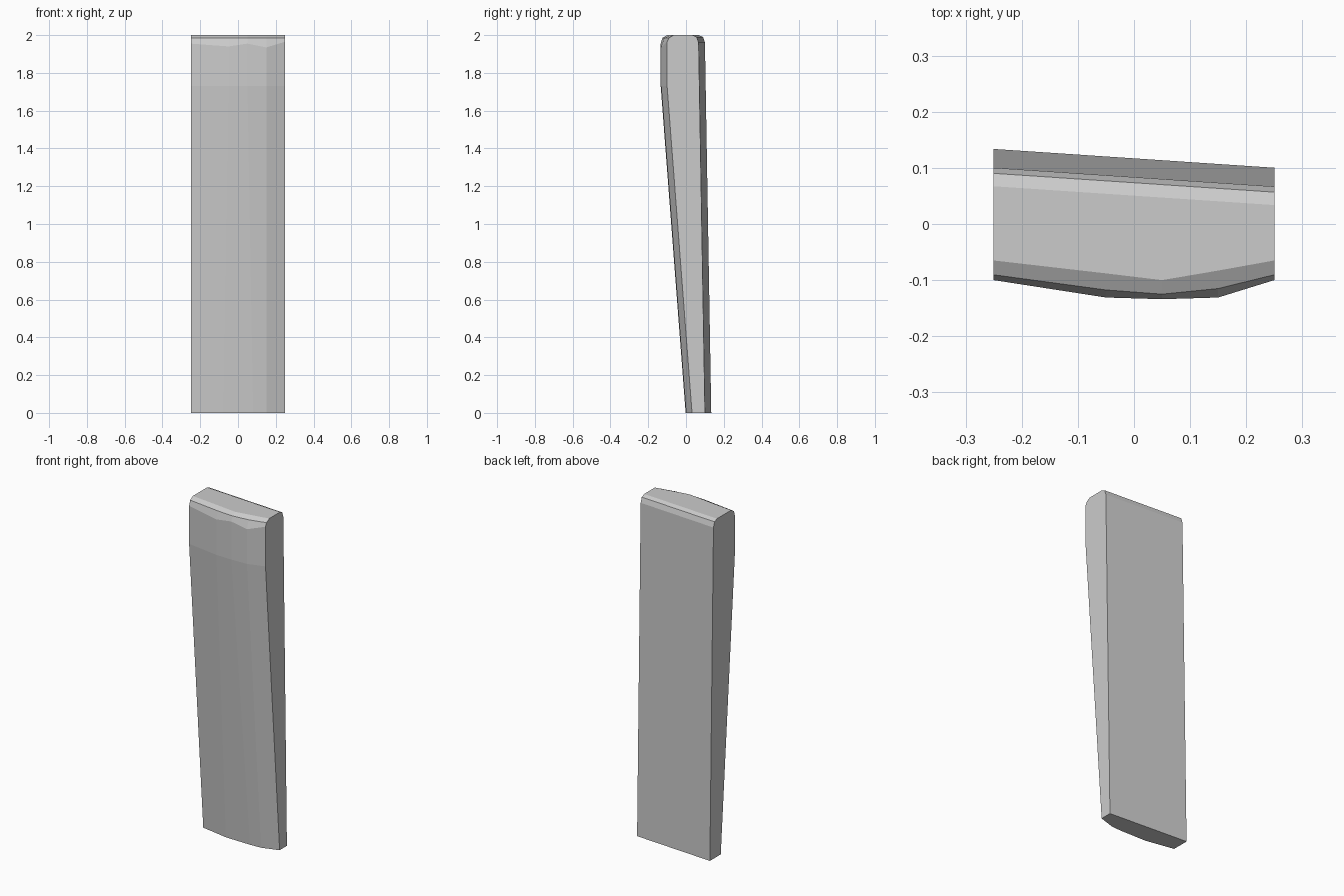
import bpy, bmesh

if "Cube" in bpy.data.objects:
    bpy.data.objects.remove(bpy.data.objects["Cube"])

# Columns across the slab: x at base, x at top, front y at the shoulder,
# front y on the top rim, shoulder height
COLUMNS = [
    (-0.25, -0.25, -0.100, -0.065, 1.955),
    (-0.08, -0.05, -0.131, -0.088, 1.94),
    (0.08, 0.05, -0.134, -0.100, 1.955),
    (0.15, 0.15, -0.131, -0.083, 1.935),
    (0.25, 0.25, -0.100, -0.065, 1.965),
]


def column_profile(x0, x1, front, rim, shoulder):
    """Closed side profile: leaning front, rounded top, nearly upright back."""
    back = 0.0835 - 0.067 * x1          # back face is skewed in plan
    base_back = 0.117 - 0.067 * x0
    return [
        (x0, front + 0.132, 0.0),
        (x1, front, 1.73),
        (x1, front, shoulder),
        (x1, (front + rim) / 2 - 0.008, 1.985),
        (x1, rim, 2.0),
        (x1, back - 0.033, 2.0),
        (x1, back - 0.010, 1.99),
        (x1, back, 1.96),
        (x0, base_back, 0.0),
    ]


# Tapered slab lofted through the column profiles
bm = bmesh.new()
rings = [[bm.verts.new(p) for p in column_profile(*c)] for c in COLUMNS]
for a, b in zip(rings, rings[1:]):
    n = len(a)
    for i in range(n):
        j = (i + 1) % n
        bm.faces.new((a[i], a[j], b[j], b[i]))
bm.faces.new(rings[0])
bm.faces.new(rings[-1])
bmesh.ops.recalc_face_normals(bm, faces=bm.faces)

mesh = bpy.data.meshes.new("stone_slab")
bm.to_mesh(mesh)
bm.free()
slab = bpy.data.objects.new("stone_slab", mesh)
bpy.context.collection.objects.link(slab)
